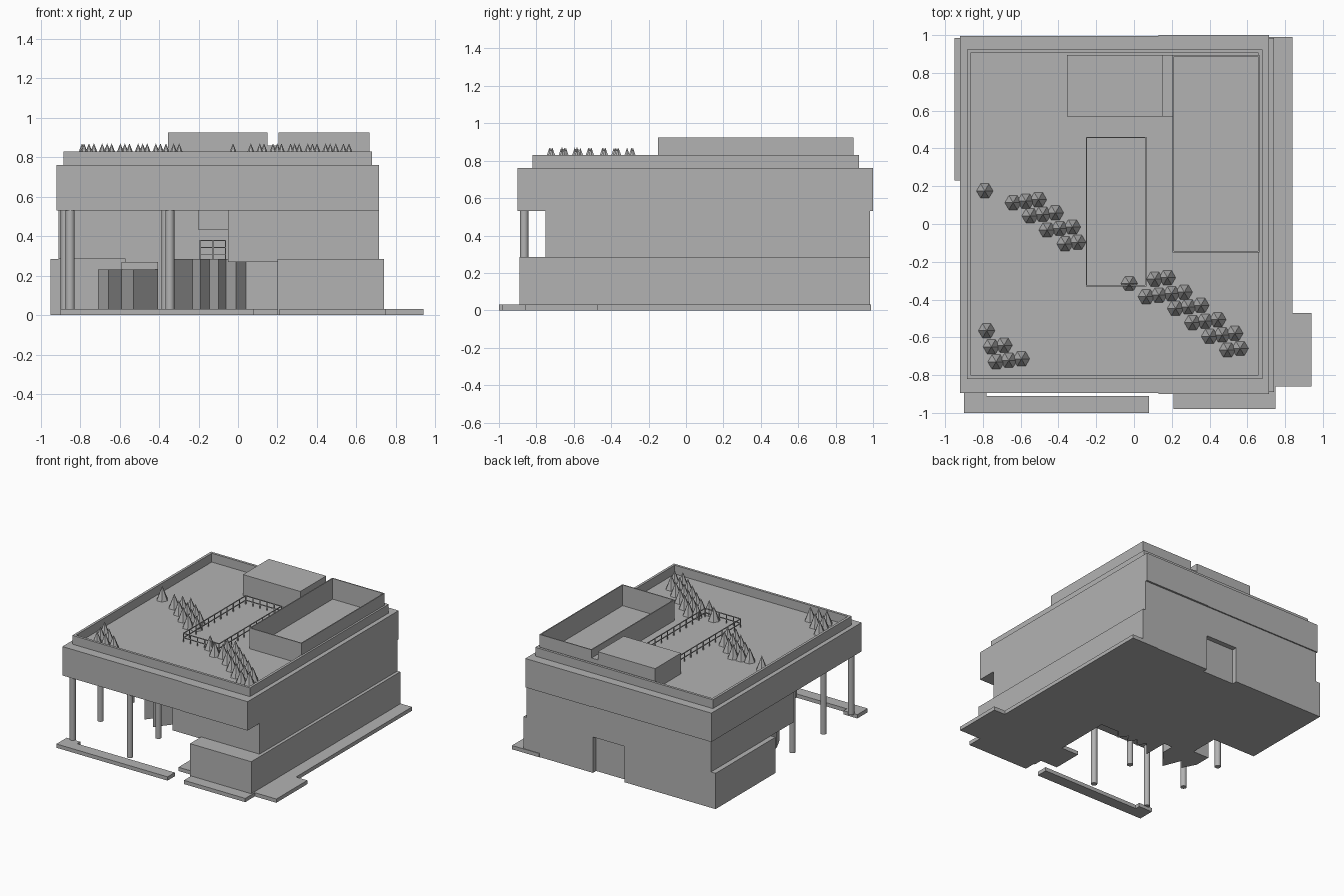
import bpy, bmesh, math
from mathutils import Matrix

if "Cube" in bpy.data.objects:
    bpy.data.objects.remove(bpy.data.objects["Cube"])

grey = bpy.data.materials.new("light_grey")
grey.diffuse_color = (0.45, 0.45, 0.45, 1)
grey.use_nodes = True
grey.node_tree.nodes["Principled BSDF"].inputs["Base Color"].default_value = grey.diffuse_color


def finish(name, bm):
    me = bpy.data.meshes.new(name)
    bmesh.ops.recalc_face_normals(bm, faces=bm.faces)
    bm.to_mesh(me)
    bm.free()
    me.materials.append(grey)
    ob = bpy.data.objects.new(name, me)
    bpy.context.collection.objects.link(ob)
    return ob


def add_box(bm, x0, x1, y0, y1, z0, z1):
    m = Matrix.Translation(((x0 + x1) / 2, (y0 + y1) / 2, (z0 + z1) / 2))
    bmesh.ops.create_cube(bm, size=1, matrix=m @ Matrix.Diagonal((x1 - x0, y1 - y0, z1 - z0, 1)))


def boxes(name, *dims):
    bm = bmesh.new()
    for d in dims:
        add_box(bm, *d)
    return finish(name, bm)


def prism(name, outline, z0, z1):
    bm = bmesh.new()
    f = bm.faces.new([bm.verts.new((x, y, z0)) for x, y in outline])
    r = bmesh.ops.extrude_face_region(bm, geom=[f])
    top = [v for v in r["geom"] if isinstance(v, bmesh.types.BMVert)]
    bmesh.ops.translate(bm, verts=top, vec=(0, 0, z1 - z0))
    return finish(name, bm)


def tray(name, x0, x1, y0, y1, z0, z1, t):
    """Open ring of four walls."""
    return boxes(name, (x0, x1, y0, y0 + t, z0, z1), (x0, x1, y1 - t, y1, z0, z1),
                 (x0, x0 + t, y0 + t, y1 - t, z0, z1), (x1 - t, x1, y0 + t, y1 - t, z0, z1))


# Ground slabs and paving
boxes("paving_right", (0.6, 0.84, -0.47, 0.99, 0, 0.03), (0.7, 0.94, -0.86, -0.47, 0, 0.03))
boxes("paving_front", (0.21, 0.75, -0.98, -0.86, 0, 0.03))
boxes("paving_side_step", (0.05, 0.22, -0.82, -0.58, 0, 0.03))
prism("front_kerb", [(-0.9, -1), (0.08, -1), (0.08, -0.91), (-0.78, -0.91),
                     (-0.78, -0.87), (-0.9, -0.87)], 0, 0.03)

# Ground storey with folded glass front and back recess
prism("ground_storey", [
    (0.74, -0.89), (0.74, 0.985), (0.13, 0.985), (0.13, 0.945), (-0.15, 0.945), (-0.15, 0.985),
    (-0.95, 0.985), (-0.95, 0.23), (-0.57, 0.23), (-0.57, -0.05), (-0.33, -0.05), (-0.33, -0.25),
    (-0.23, -0.13), (-0.19, -0.20), (-0.145, -0.13), (-0.10, -0.20), (-0.06, -0.13),
    (-0.01, -0.20), (0.04, -0.13), (0.20, -0.13), (0.20, -0.89)], 0, 0.285)

# Entrance pavilion
prism("entrance_pavilion", [(-0.71, -0.13), (-0.655, -0.24), (-0.59, -0.16), (-0.53, -0.31),
                            (-0.405, -0.15), (-0.405, 0.0), (-0.71, 0.0)], 0, 0.23)
boxes("entrance_canopy", (-0.59, -0.405, -0.14, 0.0, 0.23, 0.27))

# Middle storey, recessed on the front left
prism("middle_storey", [(0.715, -0.75), (0.715, 0.985), (-0.91, 0.985), (-0.91, -0.05),
                        (-0.05, -0.05), (-0.05, -0.75)], 0.285, 0.53)
boxes("terrace_landing", (-0.20, -0.05, -0.09, -0.04, 0.43, 0.53))
boxes("terrace_floor", (-0.05, 0.21, -0.75, -0.12, 0.27, 0.288))
bm = bmesh.new()
for z in (0.31, 0.345, 0.38):
    add_box(bm, -0.195, -0.06, -0.125, -0.12, z - 0.004, z)
for x in (-0.195, -0.13, -0.065):
    add_box(bm, x, x + 0.005, -0.125, -0.12, 0.285, 0.38)
finish("terrace_rail", bm)

# Upper storey
boxes("upper_storey", (-0.92, 0.13, -0.895, 0.995, 0.53, 0.76), (0.13, 0.715, -0.90, 1.0, 0.53, 0.76))

# Columns carrying the overhang
bm = bmesh.new()
for x, y in ((-0.85, -0.865), (-0.875, -0.48), (-0.875, -0.09), (-0.345, -0.865), (-0.365, -0.48)):
    bmesh.ops.create_cone(bm, cap_ends=True, segments=16, radius1=0.023, radius2=0.023, depth=0.51,
                          matrix=Matrix.Translation((x, y, 0.28)))
cols = finish("columns", bm)
for p in cols.data.polygons:
    p.use_smooth = abs(p.normal.z) < 0.5

# Roof parapet and roof structures
tray("parapet", -0.885, 0.68, -0.82, 0.925, 0.76, 0.83, 0.02)
boxes("stair_housing", (-0.355, 0.15, 0.57, 0.895, 0.76, 0.925))
boxes("housing_link", (0.15, 0.205, 0.57, 0.895, 0.76, 0.86))
tray("plant_screen", 0.205, 0.665, -0.15, 0.895, 0.76, 0.925, 0.008)

# Roof terrace railing
X0, X1, Y0, Y1 = -0.255, 0.065, -0.33, 0.46
for i, z in enumerate((0.795, 0.83)):
    tray("roof_rail_%d" % (i + 1), X0, X1, Y0, Y1, z - 0.006, z, 0.006)
bm = bmesh.new()
for i in range(11):
    y = Y0 + (Y1 - Y0 - 0.006) * i / 10
    for x in (X0, X1 - 0.006):
        add_box(bm, x, x + 0.006, y, y + 0.006, 0.76, 0.825)
for i in range(1, 5):
    x = X0 + (X1 - X0 - 0.006) * i / 5
    for y in (Y0, Y1 - 0.006):
        add_box(bm, x, x + 0.006, y, y + 0.006, 0.76, 0.825)
finish("roof_rail_posts", bm)

# Roof trees: rows given as (start x, start y, count)
rows = [(-0.79, 0.175, 1), (-0.64, 0.113, 3), (-0.55, 0.043, 3), (-0.46, -0.032, 3), (-0.365, -0.105, 2),
        (-0.025, -0.315, 1), (0.11, -0.292, 2), (0.065, -0.385, 4), (0.22, -0.447, 3),
        (0.31, -0.522, 3), (0.40, -0.595, 3), (0.495, -0.667, 2),
        (-0.78, -0.565, 1), (-0.755, -0.65, 2), (-0.73, -0.73, 3)]
bm = bmesh.new()
for x, y, n in rows:
    for i in range(n):
        m = Matrix.Translation((x + 0.067 * i, y + 0.008 * i, 0.815)) @ Matrix.Rotation(math.pi / 6, 4, 'Z')
        bmesh.ops.create_cone(bm, cap_ends=True, segments=6, radius1=0.044, radius2=0, depth=0.11, matrix=m)
finish("roof_trees", bm)
